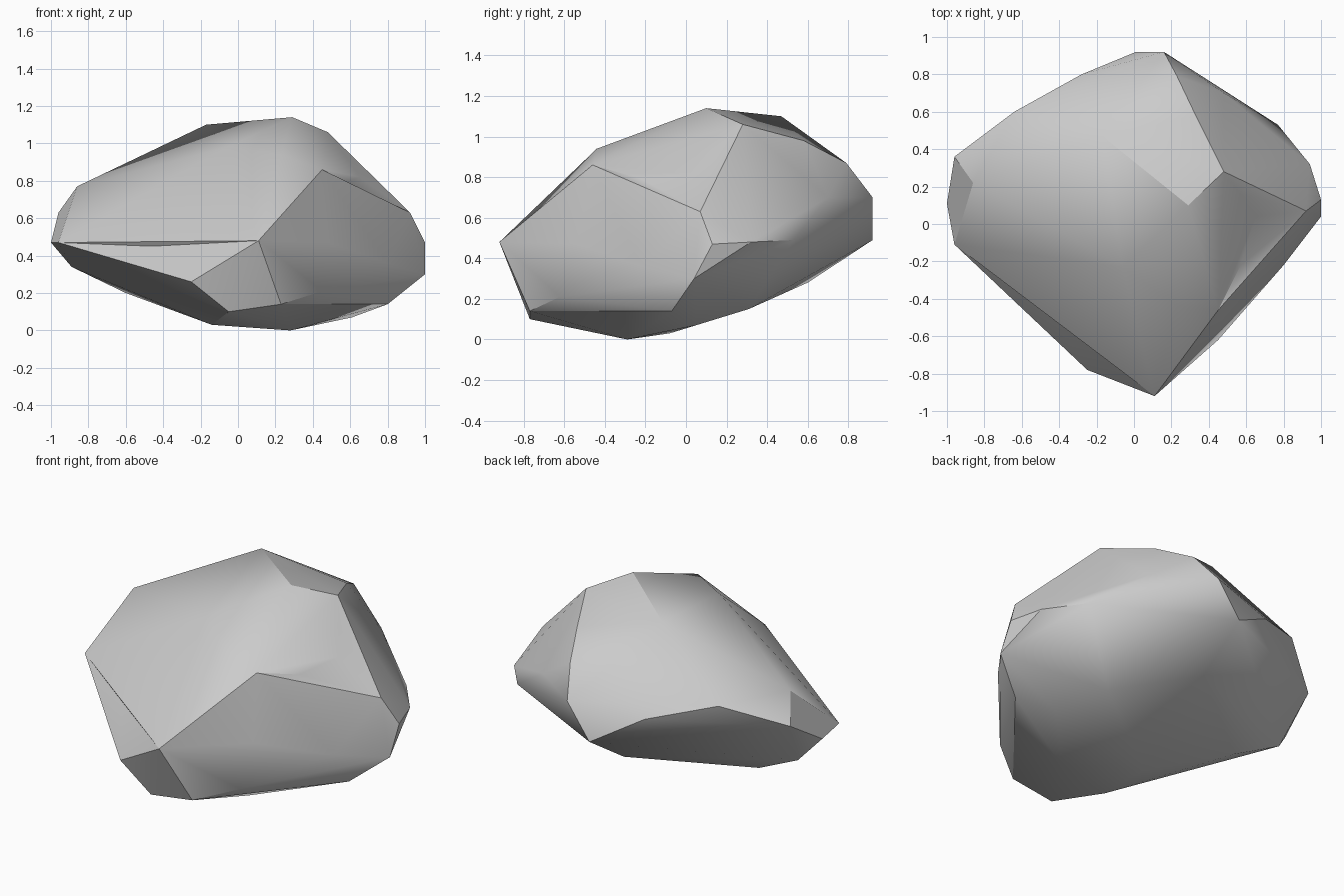
import bpy, bmesh, math
from mathutils import Vector

if "Cube" in bpy.data.objects:
    bpy.data.objects.remove(bpy.data.objects["Cube"])

# corner points of the chipped stone, ring by ring
crown = [(.29, .10, 1.14), (-.17, .47, 1.1), (.48, .28, 1.06), (.33, .58, .98),
         (-.06, -.23, .98), (.23, -.44, .94), (.45, -.46, .86), (.57, .16, .94),
         (.57, -.22, .79), (.65, .04, .82)]
shoulder = [(-.86, .22, .77), (-.64, .60, .76), (-.28, .80, .66), (.23, .79, .87),
            (.16, .92, .70), (.48, .70, .70), (.92, .07, .63), (-.96, .36, .63)]
waist = [(-1, .11, .47), (-.96, -.11, .47), (.11, -.92, .48), (-.25, -.78, .26),
         (-.46, -.47, .45), (.48, -.54, .47), (.80, -.22, .36),
         (.01, .92, .49), (.77, .53, .49), (.94, .32, .48), (1, .13, .47),
         (1, .04, .30), (.45, -.62, .21)]
base = [(.80, -.07, .14), (.61, -.30, .14), (.23, -.77, .14), (-.05, -.77, .10),
        (.61, .05, .07), (.28, -.29, 0), (-.14, -.42, .03), (-.14, -.08, .03),
        (-.60, .15, .20), (-.89, .19, .34), (0, .60, .28), (.45, .31, .15)]
points = [Vector(p) for p in crown + shoulder + waist + base]
centre = Vector((.02, 0, .52))

# wrap a skin round the points on a sphere, then pull each to its real place
bm = bmesh.new()
for p in points:
    d = p - centre
    bm.verts.new(Vector((d.x, d.y, d.z * 1.6)).normalized())
bm.verts.index_update()
bmesh.ops.convex_hull(bm, input=bm.verts[:])
bmesh.ops.triangulate(bm, faces=bm.faces[:])
bmesh.ops.recalc_face_normals(bm, faces=bm.faces[:])
bm.verts.ensure_lookup_table()
for v, p in zip(bm.verts, points):
    v.co = p
bm.normal_update()


def turn_one_crease():
    """Turn an inward crease outward where the facets allow it."""
    for e in bm.edges:
        f, g = e.link_faces
        a, b = e.verts
        c = next(v for v in f.verts if v not in e.verts)
        d = next(v for v in g.verts if v not in e.verts)
        if f.normal.dot(d.co - a.co) < .004 or bm.edges.get((c, d)):
            continue
        A, B, C, D = (v.co - centre for v in (a, b, c, d))
        cut = C.cross(D)
        if cut.dot(A) * cut.dot(B) < -1e-5:
            bmesh.ops.rotate_edges(bm, edges=[e], use_ccw=False)
            bm.normal_update()
            return True
    return False


for i in range(150):
    if not turn_one_crease():
        break

bmesh.ops.recalc_face_normals(bm, faces=bm.faces[:])
mesh = bpy.data.meshes.new("rock")
bm.to_mesh(mesh)
bm.free()
rock = bpy.data.objects.new("rock", mesh)
bpy.context.collection.objects.link(rock)
bpy.context.view_layer.objects.active = rock
rock.select_set(True)
bpy.ops.object.shade_smooth_by_angle(angle=math.radians(32))
